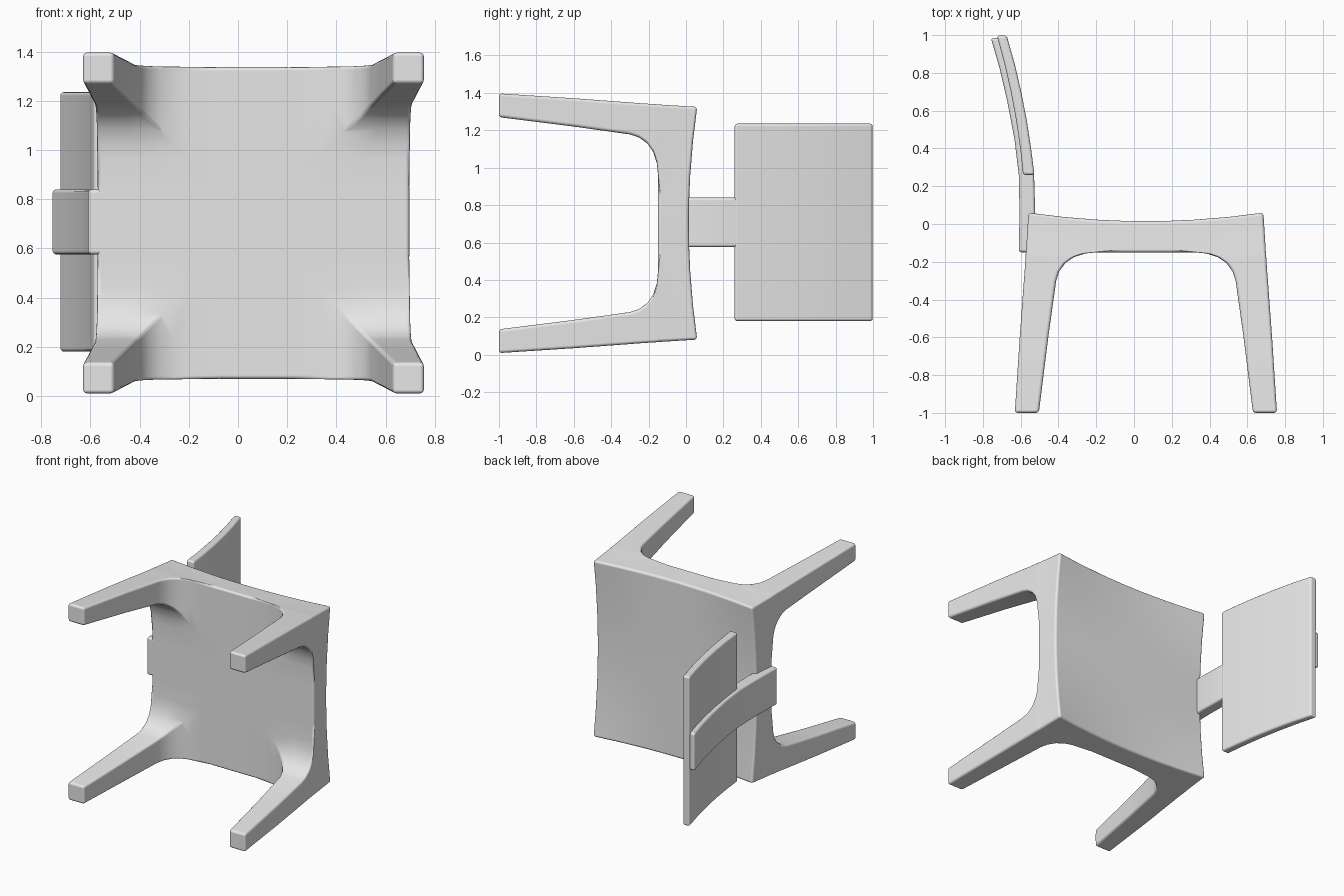
import bpy
import bmesh

cube = bpy.data.objects.get("Cube")
if cube:
    bpy.data.objects.remove(cube, do_unlink=True)

# Single flat colour
grey = bpy.data.materials.new("light_grey")
grey.use_nodes = True
COLOUR = (0.8, 0.8, 0.8, 1.0)
grey.diffuse_color = COLOUR
grey.node_tree.nodes["Principled BSDF"].inputs["Base Color"].default_value = COLOUR


def finish(name, bm, location=(0, 0, 0), bevel=0.015, mirror=False):
    """Turn a bmesh into a smooth-shaded object with rounded edges."""
    bmesh.ops.recalc_face_normals(bm, faces=bm.faces)
    for f in bm.faces:
        f.smooth = True
    mesh = bpy.data.meshes.new(name)
    bm.to_mesh(mesh)
    bm.free()
    mesh.materials.append(grey)
    obj = bpy.data.objects.new(name, mesh)
    obj.location = location
    bpy.context.collection.objects.link(obj)
    if mirror:
        m = obj.modifiers.new("Mirror", 'MIRROR')
        m.use_axis = (True, False, True)
    b = obj.modifiers.new("Bevel", 'BEVEL')
    b.width = bevel
    b.segments = 3
    b.limit_method = 'ANGLE'
    b.angle_limit = 0.7
    b.harden_normals = True
    return obj


def build_seat_and_legs():
    """One quarter of the seat with its leg, mirrored across both axes."""
    bm = bmesh.new()
    cache = {}

    def vert(p):
        key = tuple(round(c, 5) for c in p)
        if key not in cache:
            cache[key] = bm.verts.new(p)
        return cache[key]

    def face(*pts):
        bm.faces.new([vert(p) for p in pts])

    # Leg rings from the foot to the underside: depth, inner and outer edge
    levels = [(-1.0, 0.567, 0.694), (-0.6, 0.517, 0.668), (-0.30, 0.475, 0.646),
              (-0.25, 0.458, 0.642), (-0.205, 0.425, 0.639), (-0.175, 0.38, 0.637),
              (-0.156, 0.32, 0.636), (-0.15, 0.26, 0.635)]
    around = [(0, 0), (1, 0), (2, 0), (2, 1), (2, 2), (1, 2), (0, 2), (0, 1)]

    def ring(level):
        y, a, b = level
        s = (a, (a + b) / 2, b)
        return [(s[i], y, s[j]) for i, j in around]

    for low, high in zip(levels, levels[1:]):
        r0, r1 = ring(low), ring(high)
        for k in range(8):
            n = (k + 1) % 8
            face(r0[k], r0[n], r1[n], r1[k])
    face(*ring(levels[0]))                       # foot

    # Seat slab: flat underside, top raised towards the corners
    under, edge = -0.15, 0.635
    cols = [0, 0.13, 0.26, (0.26 + edge) / 2, edge]

    def bottom(i, j):
        return (cols[i], under, cols[j])

    def top(i, j):
        u, v = cols[i] / edge, cols[j] / edge
        return (u * 0.622, 0.015 + 0.047 * (u * v) ** 2, v * 0.622)

    for i in range(4):
        for j in range(4):
            for grid in (bottom, top):
                if grid is bottom and i >= 2 and j >= 2:
                    continue                     # the leg joins here
                face(grid(i, j), grid(i + 1, j), grid(i + 1, j + 1), grid(i, j + 1))
        face(bottom(i, 4), bottom(i + 1, 4), top(i + 1, 4), top(i, 4))
        face(bottom(4, i), bottom(4, i + 1), top(4, i + 1), top(4, i))
    return finish("seat_and_legs", bm, (0.063, 0, 0.703), 0.022, True)


def build_ribbon(name, stations, z0, z1, bevel):
    """Loft a curved plank through (y, back x, front x) stations."""
    bm = bmesh.new()
    rings = [[bm.verts.new(p) for p in
              ((xb, y, z0), (xf, y, z0), (xf, y, z1), (xb, y, z1))]
             for y, xb, xf in stations]
    for r0, r1 in zip(rings, rings[1:]):
        for k in range(4):
            n = (k + 1) % 4
            bm.faces.new((r0[k], r0[n], r1[n], r1[k]))
    bm.faces.new(rings[0])
    bm.faces.new(rings[-1])
    return finish(name, bm, bevel=bevel)


build_seat_and_legs()

# Central post, fixed to the seat edge and running up behind the panel
build_ribbon("back_post",
             [(-0.15, -0.61, -0.54), (0.06, -0.606, -0.523), (0.26, -0.610, -0.529),
              (0.45, -0.633, -0.562), (0.65, -0.671, -0.602), (0.83, -0.713, -0.644),
              (0.985, -0.758, -0.69)],
             0.575, 0.84, 0.015)

# Wide curved back panel
build_ribbon("back_panel",
             [(0.26, -0.587, -0.527), (0.40, -0.602, -0.545), (0.55, -0.624, -0.568),
              (0.70, -0.652, -0.597), (0.85, -0.686, -0.632), (0.998, -0.726, -0.674)],
             0.18, 1.235, 0.014)
